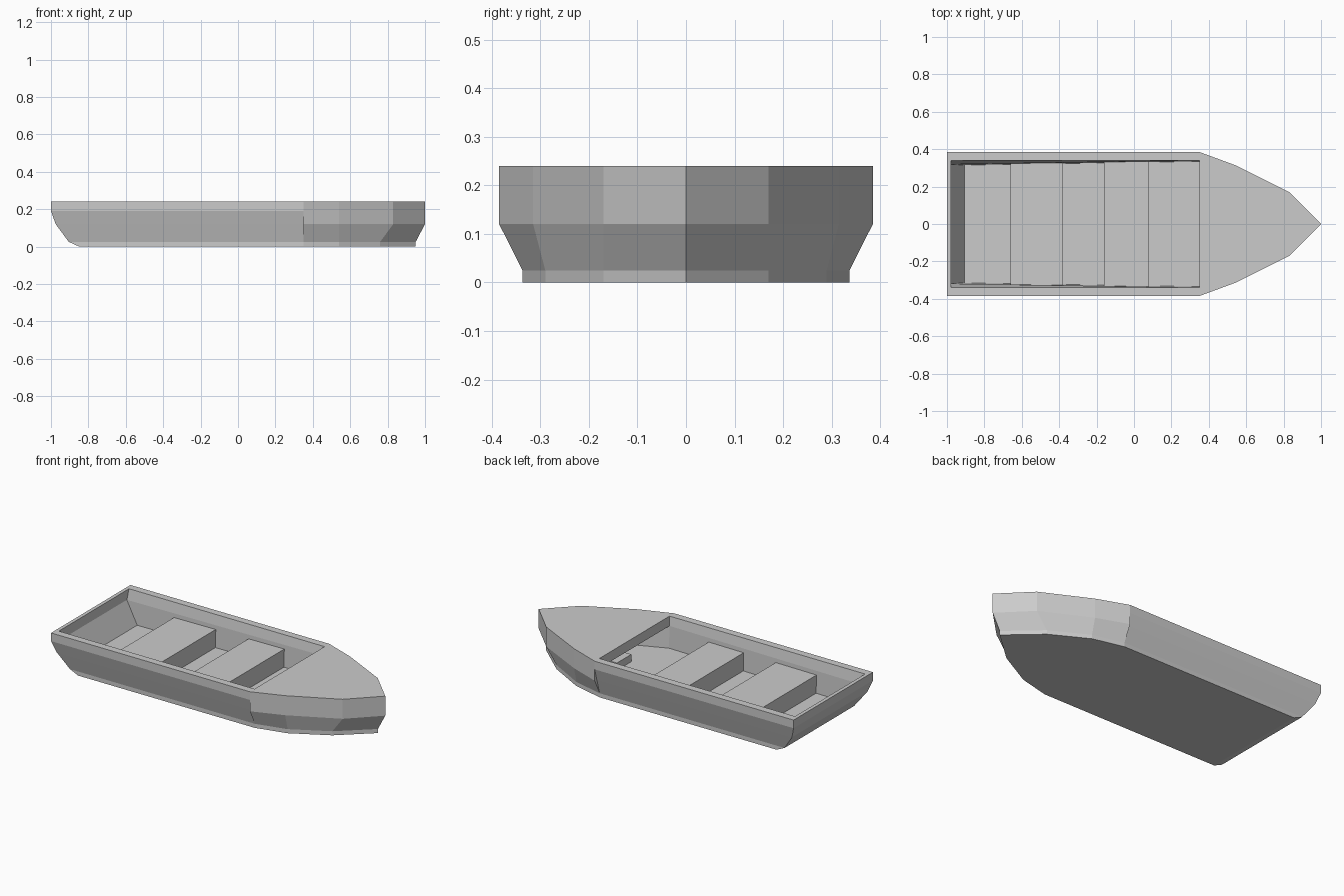
import bpy, bmesh

if "Cube" in bpy.data.objects:
    bpy.data.objects.remove(bpy.data.objects["Cube"])


def finish(name, bm):
    # collapse repeated outline points, then orient the faces
    bmesh.ops.remove_doubles(bm, verts=bm.verts[:], dist=0.0005)
    bmesh.ops.recalc_face_normals(bm, faces=bm.faces[:])
    mesh = bpy.data.meshes.new(name)
    bm.to_mesh(mesh)
    bm.free()
    obj = bpy.data.objects.new(name, mesh)
    bpy.context.collection.objects.link(obj)
    return obj


def mirrored(half):
    # half outline runs from stern to bow; the last point lies on the centreline
    return half + [(x, -y) for x, y in reversed(half[:-1])]


def loft(name, sections):
    # skin a stack of mirrored outlines, closed at both ends
    bm = bmesh.new()
    rings = [[bm.verts.new((x, y, z)) for x, y in mirrored(half)] for z, half in sections]
    n = len(rings[0])
    for a, b in zip(rings, rings[1:]):
        for i in range(n):
            j = (i + 1) % n
            bm.faces.new((a[i], a[j], b[j], b[i]))
    bm.faces.new(rings[0])
    bm.faces.new(rings[-1])
    return finish(name, bm)


def box(name, x0, x1, half_y, z0, z1):
    bm = bmesh.new()
    bmesh.ops.create_cube(bm, size=1)
    for v in bm.verts:
        v.co = (x1 if v.co.x > 0 else x0,
                half_y if v.co.y > 0 else -half_y,
                z1 if v.co.z > 0 else z0)
    return finish(name, bm)


# Bow curves of the hull skin and of the inner wall
OUTER = [(0.35, 0.385), (0.54, 0.315), (0.83, 0.17), (1.0, 0)]
KEEL = [(0.35, 0.337), (0.54, 0.29), (0.76, 0.17), (0.95, 0)]
INNER = [(0.35, 0.34), (0.52, 0.275), (0.80, 0.14), (0.94, 0)]
FLOOR = [(0.35, 0.335), (0.52, 0.265), (0.73, 0.14), (0.90, 0)]


def outline(stern_x, stern_y, bow, side_y=None):
    # side_y is where the straight side ends; it may step in behind the bow
    return [(stern_x, stern_y), (bow[0][0], side_y or bow[0][1])] + bow


# Hull: up the outside, over the rim and down the inside to the floor
loft("hull", [
    (0.0, outline(-0.85, 0.337, KEEL)),
    (0.025, outline(-0.905, 0.337, KEEL)),
    (0.12, outline(-0.975, 0.365, OUTER, 0.365)),
    (0.19, outline(-1.0, 0.385, OUTER)),
    (0.24, outline(-1.0, 0.385, OUTER)),
    (0.24, outline(-0.978, 0.34, INNER)),
    (0.18, outline(-0.978, 0.319, INNER)),
    (0.045, outline(-0.905, 0.315, FLOOR)),
])

# Foredeck fills the rim at the bow
loft("foredeck", [(0.18, INNER), (0.24, INNER)])

# Bench seats and the small step under the foredeck
for name, x0, x1, half_y in (("rear_seat", -0.66, -0.38, 0.33),
                             ("middle_seat", -0.16, 0.08, 0.336)):
    box(name, x0, x1, half_y, 0.045, 0.155)
box("bow_step", 0.42, 0.60, 0.07, 0.045, 0.09)
